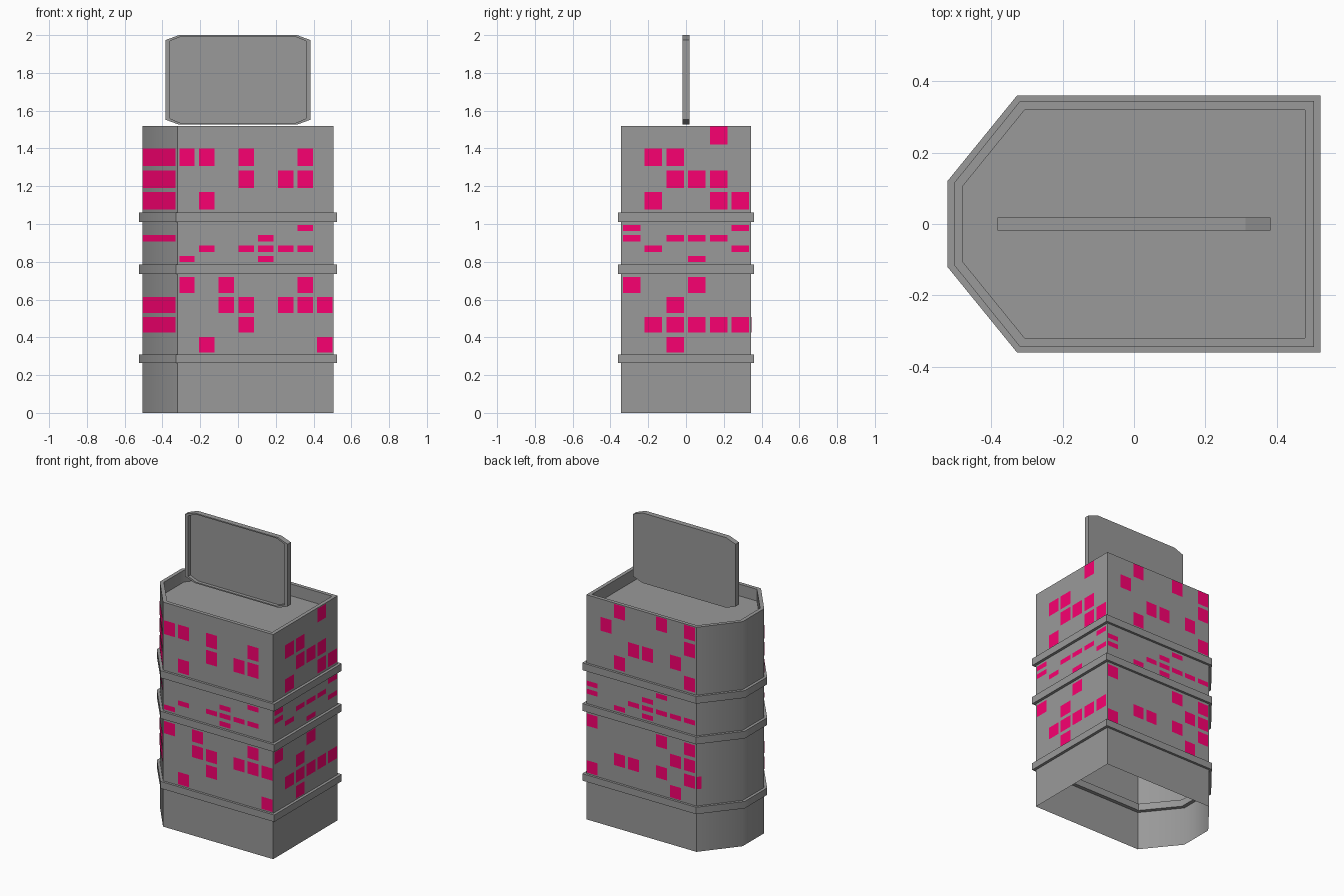
import bpy
from mathutils import Vector
from math import radians

if "Cube" in bpy.data.objects:
    bpy.data.objects.remove(bpy.data.objects["Cube"])


def make_material(name, color):
    mat = bpy.data.materials.new(name)
    mat.diffuse_color = color
    mat.use_nodes = True
    mat.node_tree.nodes["Principled BSDF"].inputs["Base Color"].default_value = mat.diffuse_color
    return mat


concrete = make_material("dark_grey", (0.32, 0.32, 0.32, 1))
pink = make_material("window_pink", (0.95, 0.0, 0.165, 1))


def make_object(name, verts, faces, mat, smooth=False):
    mesh = bpy.data.meshes.new(name)
    mesh.from_pydata(verts, [], faces)
    mesh.update()
    obj = bpy.data.objects.new(name, mesh)
    bpy.context.collection.objects.link(obj)
    mesh.materials.append(mat)
    if smooth:
        bpy.ops.object.select_all(action='DESELECT')
        obj.select_set(True)
        bpy.context.view_layer.objects.active = obj
        bpy.ops.object.shade_smooth_by_angle(angle=radians(45))
    return obj


def loft(name, rings, cap_start=False, cap_end=False, loop=False, smooth=False):
    """Skin matching rings of points with quads."""
    n = len(rings[0])
    verts = [p for r in rings for p in r]
    faces = []
    for k in range(len(rings) if loop else len(rings) - 1):
        a, b = k * n, ((k + 1) % len(rings)) * n
        for i in range(n):
            j = (i + 1) % n
            faces.append((a + i, a + j, b + j, b + i))
    if cap_start:
        faces.append(tuple(reversed(range(n))))
    if cap_end:
        faces.append(tuple(range((len(rings) - 1) * n, len(rings) * n)))
    return make_object(name, verts, faces, concrete, smooth)


def footprint(x, y, nose_y, shoulder_x, z):
    """Rectangle with both left corners cut off, counter-clockwise."""
    return [(-x, -nose_y, z), (-shoulder_x, -y, z), (x, -y, z),
            (x, y, z), (-shoulder_x, y, z), (-x, nose_y, z)]


WALL = (0.505, 0.345, 0.115, 0.32)
BAND = (0.524, 0.361, 0.12, 0.328)
INNER = (0.48, 0.32, 0.107, 0.307)
TOP, DECK = 1.52, 1.44

# Hollow tower body with parapet and sunken roof deck, open underneath
loft("tower_body", [footprint(*WALL, 0), footprint(*WALL, TOP),
                    footprint(*INNER, TOP), footprint(*INNER, DECK)],
     cap_end=True, smooth=True)

# Three projecting ledges
for i, (z0, z1) in enumerate([(0.263, 0.31), (0.736, 0.785), (1.011, 1.06)]):
    loft(f"ledge_{i + 1}", [footprint(*BAND, z0), footprint(*BAND, z1),
                            footprint(*INNER, z1), footprint(*INNER, z0)],
         loop=True, smooth=True)


# Rooftop board with cut corners and a recessed front
def board_ring(hx, z0, z1, cx, cz, y):
    return [(-hx + cx, y, z0), (hx - cx, y, z0), (hx, y, z0 + cz), (hx, y, z1 - cz),
            (hx - cx, y, z1), (-hx + cx, y, z1), (-hx, y, z1 - cz), (-hx, y, z0 + cz)]


outer = (0.383, 1.526, 2.0, 0.07, 0.026)
inner = (0.36, 1.534, 1.992, 0.058, 0.024)
loft("roof_board", [board_ring(*outer, 0.018), board_ring(*outer, -0.018),
                    board_ring(*inner, -0.018), board_ring(*inner, 0.005)],
     cap_start=True, cap_end=True)

# Storey groups of lit windows: first row height, row pitch, window height
STOREYS = [(0.319, 0.1055, 0.083), (0.798, 0.055, 0.033), (1.076, 0.1153, 0.093)]


def windows(name, start, end, first, pitch, width, pattern):
    """Window quads on a wall; pattern lists columns per row, bottom row first."""
    a, b = Vector((*start, 0)), Vector((*end, 0))
    d = (b - a).normalized()
    a = a + d.cross(Vector((0, 0, 1))) * 0.002
    verts, faces = [], []
    for (z0, dz, h), rows in zip(STOREYS, pattern):
        for r, cols in enumerate(rows):
            for c in cols:
                u, z = first + pitch * int(c), z0 + dz * r
                k = len(verts)
                for uu, zz in ((u, z), (u + width, z), (u + width, z + h), (u, z + h)):
                    p = a + d * uu
                    verts.append((p.x, p.y, zz))
                faces.append((k, k + 1, k + 2, k + 3))
    make_object(name, verts, faces, pink)


x, y, ny, sx = WALL
windows("front_windows", (-sx, -y), (x, -y), 0.009, 0.1043, 0.082,
        [("17", "3", "23567", "026"),
         ("04", "13456", "4", "6"),
         ("1", "356", "0136", "")])
windows("right_windows", (x, -y), (x, y), 0.011, 0.115, 0.093,
        [("2", "12345", "2", "03"),
         ("3", "15", "0234", "05"),
         ("145", "234", "12", "4")])
windows("back_windows", (x, y), (-sx, y), 0.002, 0.1043, 0.082,
        [("06", "2357", "67", "057"),
         ("24", "034567", "04", "5"),
         ("27", "346", "17", "257")])
windows("front_corner_windows", (-x, -ny), (-sx, -y), 0.0, 0.3, 0.281,
        [("", "0", "0", ""), ("", "", "0", ""), ("0", "0", "0", "")])
windows("back_corner_window", (-sx, y), (-x, ny), 0.0, 0.3, 0.032,
        [("", "0", "", ""), (), ()])
